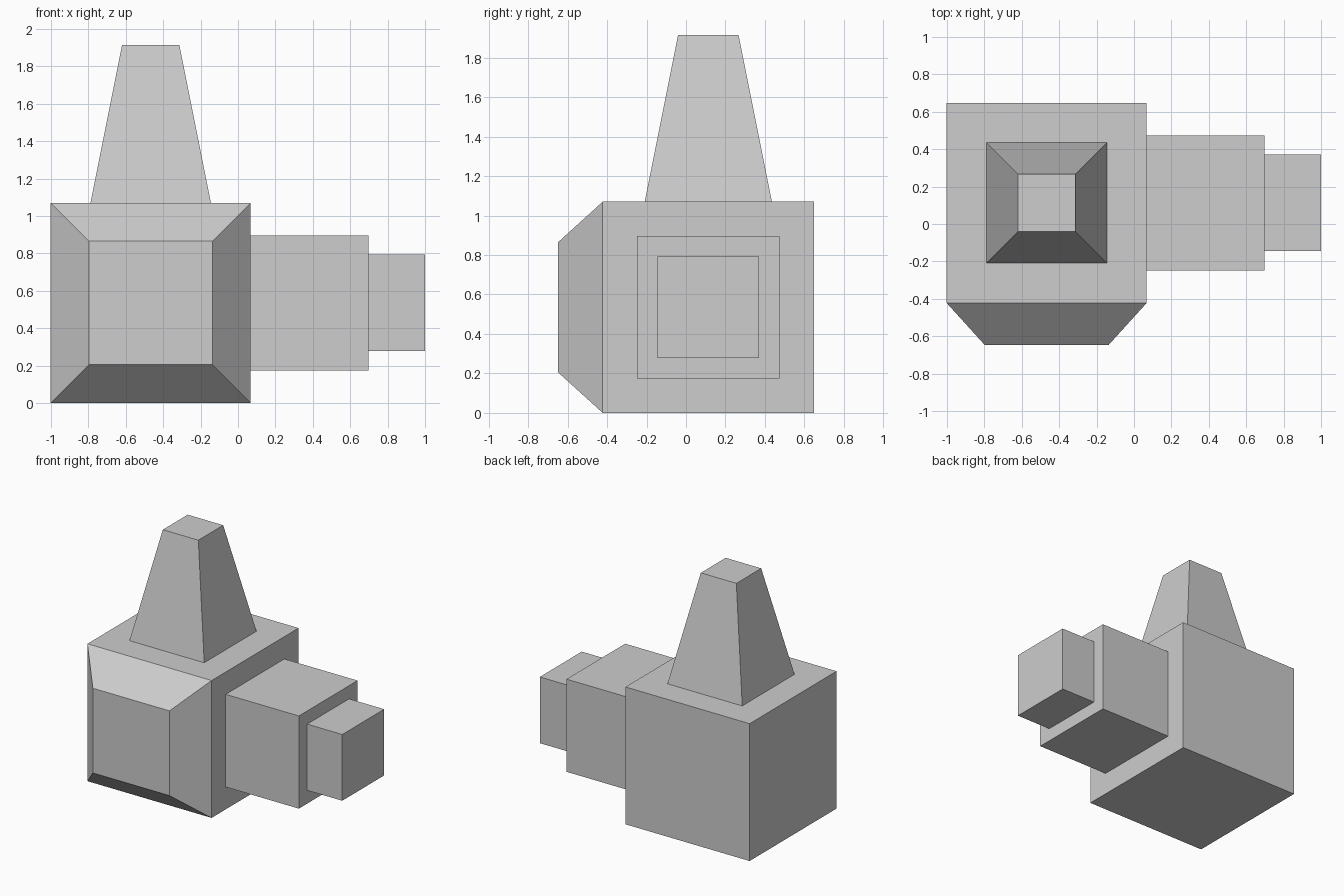
import bpy
import bmesh
from mathutils import Vector

cube = bpy.data.objects.get("Cube")
if cube:
    bpy.data.objects.remove(cube, do_unlink=True)

grey = bpy.data.materials.new("plain_grey")
grey.use_nodes = True
colour = (0.61, 0.61, 0.61, 1)
grey.diffuse_color = colour
grey.node_tree.nodes["Principled BSDF"].inputs["Base Color"].default_value = colour

SIZE = 1.07
CENTRE = Vector((-0.467, 0.113, SIZE / 2))
X, Y, Z = Vector((1, 0, 0)), Vector((0, 1, 0)), Vector((0, 0, 1))

# Main block
bm = bmesh.new()
bmesh.ops.create_cube(bm, size=SIZE)
bmesh.ops.translate(bm, verts=bm.verts, vec=CENTRE)


def outer_face(direction):
    """Outermost face of the block that looks along a direction."""
    faces = [f for f in bm.faces if f.normal.dot(direction) > 0.99]
    return max(faces, key=lambda f: f.calc_center_median().dot(direction))


def resize(face, width):
    """Scale a square face about its centre to a given width."""
    middle = face.calc_center_median()
    factor = width / face.edges[0].calc_length()
    for v in face.verts:
        v.co = middle + (v.co - middle) * factor


def grow(direction, base, tip, length):
    """Extrude a square section outward, with an inset base and a tapered tip."""
    bm.normal_update()
    face = outer_face(direction)
    if base < face.edges[0].calc_length():
        bmesh.ops.inset_individual(bm, faces=[face], thickness=0.1, use_even_offset=True)
        resize(face, base)
    face = bmesh.ops.extrude_discrete_faces(bm, faces=[face])["faces"][0]
    bmesh.ops.translate(bm, verts=face.verts, vec=direction * length)
    resize(face, tip)


# Bevelled front plate
grow(-Y, SIZE, 0.66, 0.226)
# Tapered tower on top
grow(Z, 0.644, 0.306, 0.845)
# Stepped arm on the left side
grow(X, 0.722, 0.722, 0.63)
grow(X, 0.516, 0.516, 0.302)

# Finished block
bmesh.ops.recalc_face_normals(bm, faces=bm.faces)
mesh = bpy.data.meshes.new("block_with_tower_and_arm")
bm.to_mesh(mesh)
bm.free()
mesh.materials.append(grey)
block = bpy.data.objects.new("block_with_tower_and_arm", mesh)
bpy.context.collection.objects.link(block)
